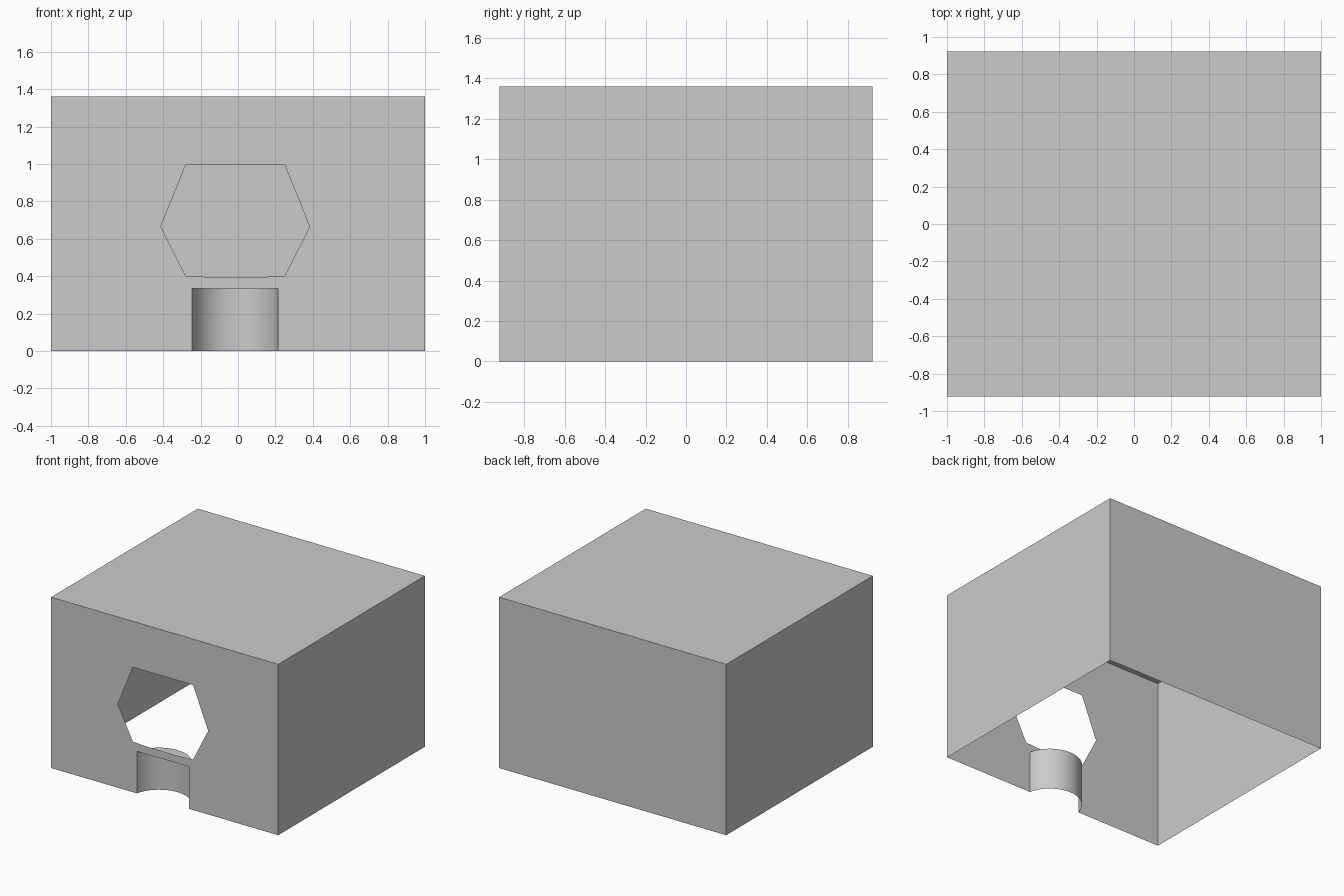
import bpy, bmesh
from math import sin, cos, asin, radians

cube = bpy.data.objects.get("Cube")
if cube:
    bpy.data.objects.remove(cube, do_unlink=True)

HALF_DEPTH, HEIGHT = 0.922, 1.36
CX = -0.015                      # axis shared by the window and the alcove
ALCOVE_HALF, ALCOVE_TOP, ALCOVE_DEPTH = 0.23, 0.335, 0.185

grey = bpy.data.materials.new("plain_grey")
grey.use_nodes = True
grey.diffuse_color = (0.6, 0.6, 0.6, 1)
grey.node_tree.nodes["Principled BSDF"].inputs["Base Color"].default_value = (0.6, 0.6, 0.6, 1)


def make_object(name, bm):
    mesh = bpy.data.meshes.new(name)
    bm.to_mesh(mesh)
    bm.free()
    mesh.materials.append(grey)
    obj = bpy.data.objects.new(name, mesh)
    bpy.context.collection.objects.link(obj)
    return obj


def add_face(bm, points):
    return bm.faces.new([bm.verts.new(p) for p in points])


# Housing: thin shell, open underneath
bm = bmesh.new()
D, H = HALF_DEPTH, HEIGHT
add_face(bm, [(-1, -D, H), (1, -D, H), (1, D, H), (-1, D, H)])
add_face(bm, [(1, D, 0), (-1, D, 0), (-1, D, H), (1, D, H)])
add_face(bm, [(1, -D, 0), (1, D, 0), (1, D, H), (1, -D, H)])
add_face(bm, [(-1, D, 0), (-1, -D, 0), (-1, -D, H), (-1, D, H)])

# Front wall: two halves around the six-sided window and the alcove mouth
window = [(0, 0.396), (0.14, 0.396), (0.265, 0.402), (0.398, 0.665), (0.265, 0.995), (0, 0.995)]
for side in (-1, 1):
    inner = [(ALCOVE_HALF, 0), (ALCOVE_HALF, ALCOVE_TOP), (0, ALCOVE_TOP)] + window
    outline = [(side, H), (side, 0)] + [(CX + side * x, z) for x, z in inner] + [(CX, H)]
    if side > 0:
        outline.reverse()
    add_face(bm, [(x, -D, z) for x, z in reversed(outline)])
bmesh.ops.remove_doubles(bm, verts=bm.verts, dist=0.0001)
make_object("housing", bm)

# Alcove: curved recess with a flat roof, open in front and below
radius = (ALCOVE_HALF ** 2 + ALCOVE_DEPTH ** 2) / (2 * ALCOVE_DEPTH)
centre_y = -D + ALCOVE_DEPTH - radius
spread = asin(ALCOVE_HALF / radius)
STEPS = 32
arc = []
for i in range(STEPS + 1):
    a = spread * (2 * i / STEPS - 1)
    arc.append((CX + radius * sin(a), centre_y + radius * cos(a)))
bm = bmesh.new()
low = [bm.verts.new((x, y, 0)) for x, y in arc]
top = [bm.verts.new((x, y, ALCOVE_TOP)) for x, y in arc]
for i in range(STEPS):
    bm.faces.new((low[i], low[i + 1], top[i + 1], top[i]))
bm.faces.new(top)
bmesh.ops.recalc_face_normals(bm, faces=bm.faces)
if bm.faces[:][-1].normal.z > 0:
    bmesh.ops.reverse_faces(bm, faces=bm.faces)
alcove = make_object("alcove", bm)

bpy.ops.object.select_all(action="DESELECT")
alcove.select_set(True)
bpy.context.view_layer.objects.active = alcove
bpy.ops.object.shade_smooth_by_angle(angle=radians(30))
